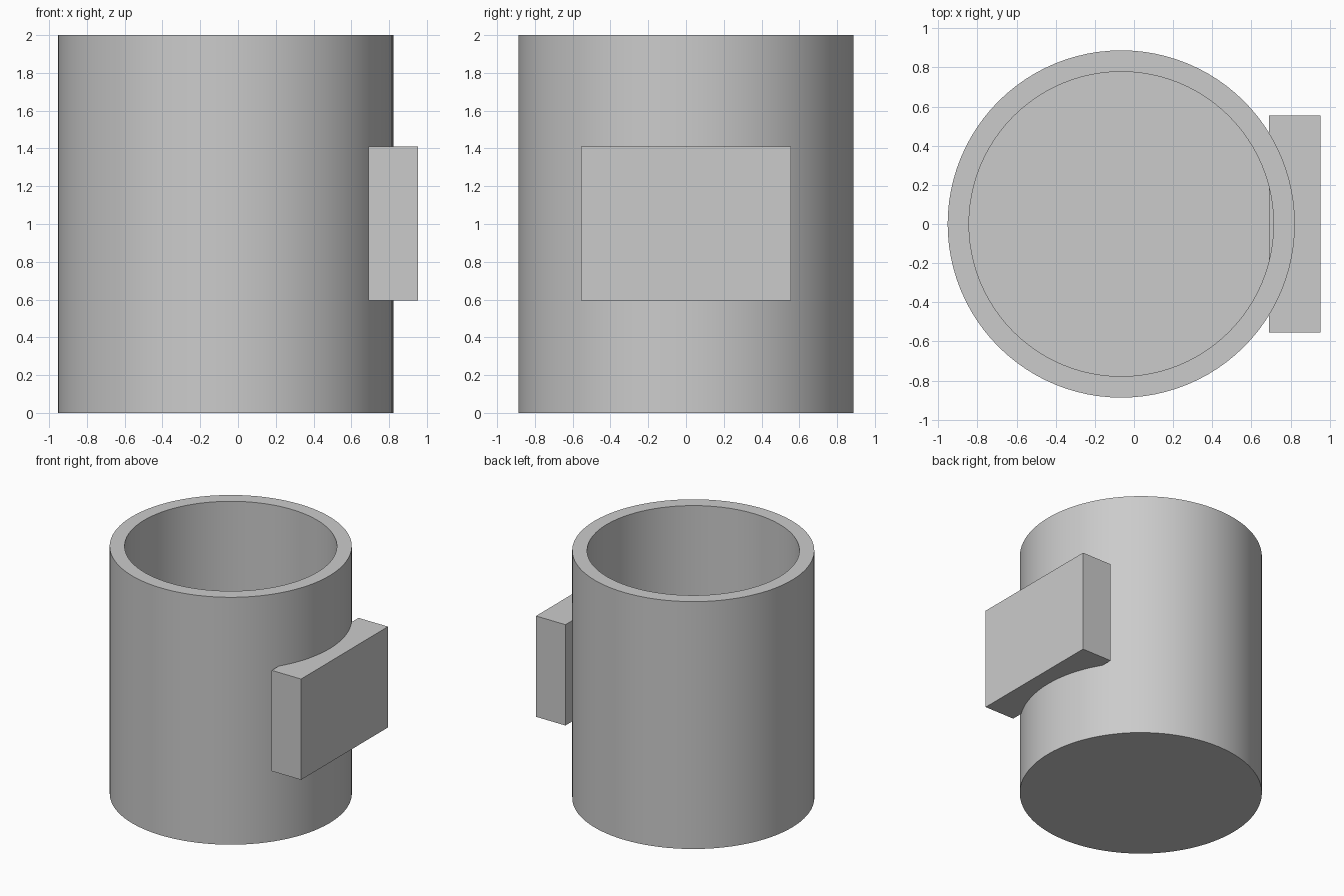
import bpy
import bmesh
from mathutils import Matrix, Vector

if "Cube" in bpy.data.objects:
    bpy.data.objects.remove(bpy.data.objects["Cube"], do_unlink=True)

GREY = (0.6, 0.6, 0.6, 1.0)
SEGMENTS = 96
CENTRE_X = -0.065
OUTER, INNER = 0.887, 0.778
HEIGHT, FLOOR = 2.0, 0.11

grey = bpy.data.materials.new("plain grey")
grey.use_nodes = True
grey.diffuse_color = GREY
grey.node_tree.nodes["Principled BSDF"].inputs["Base Color"].default_value = GREY


def add_object(name, bm):
    mesh = bpy.data.meshes.new(name)
    bmesh.ops.recalc_face_normals(bm, faces=bm.faces)
    bm.to_mesh(mesh)
    bm.free()
    mesh.materials.append(grey)
    obj = bpy.data.objects.new(name, mesh)
    bpy.context.collection.objects.link(obj)
    return obj


def ring(bm, radius, z):
    result = bmesh.ops.create_circle(
        bm, segments=SEGMENTS, radius=radius,
        matrix=Matrix.Translation((CENTRE_X, 0, z)))
    return result["verts"]


# Cup: outer wall, flat rim, inner wall, closed floor
bm = bmesh.new()
rings = [ring(bm, r, z) for r, z in
         ((OUTER, 0), (OUTER, HEIGHT), (INNER, HEIGHT), (INNER, FLOOR))]
for a, b in zip(rings, rings[1:]):
    for i in range(SEGMENTS):
        j = (i + 1) % SEGMENTS
        bm.faces.new((a[i], a[j], b[j], b[i]))
bm.faces.new(rings[0])
bm.faces.new(rings[-1])
cup = add_object("cup_body", bm)
bpy.context.view_layer.objects.active = cup
cup.select_set(True)
bpy.ops.object.shade_smooth_by_angle()

# Handle: solid block set into the side wall
low, high = Vector((0.69, -0.555, 0.595)), Vector((0.953, 0.555, 1.41))
bm = bmesh.new()
bmesh.ops.create_cube(
    bm, size=1.0,
    matrix=Matrix.Translation((low + high) / 2) @ Matrix.Diagonal((high - low).to_4d()))
add_object("block_handle", bm)
